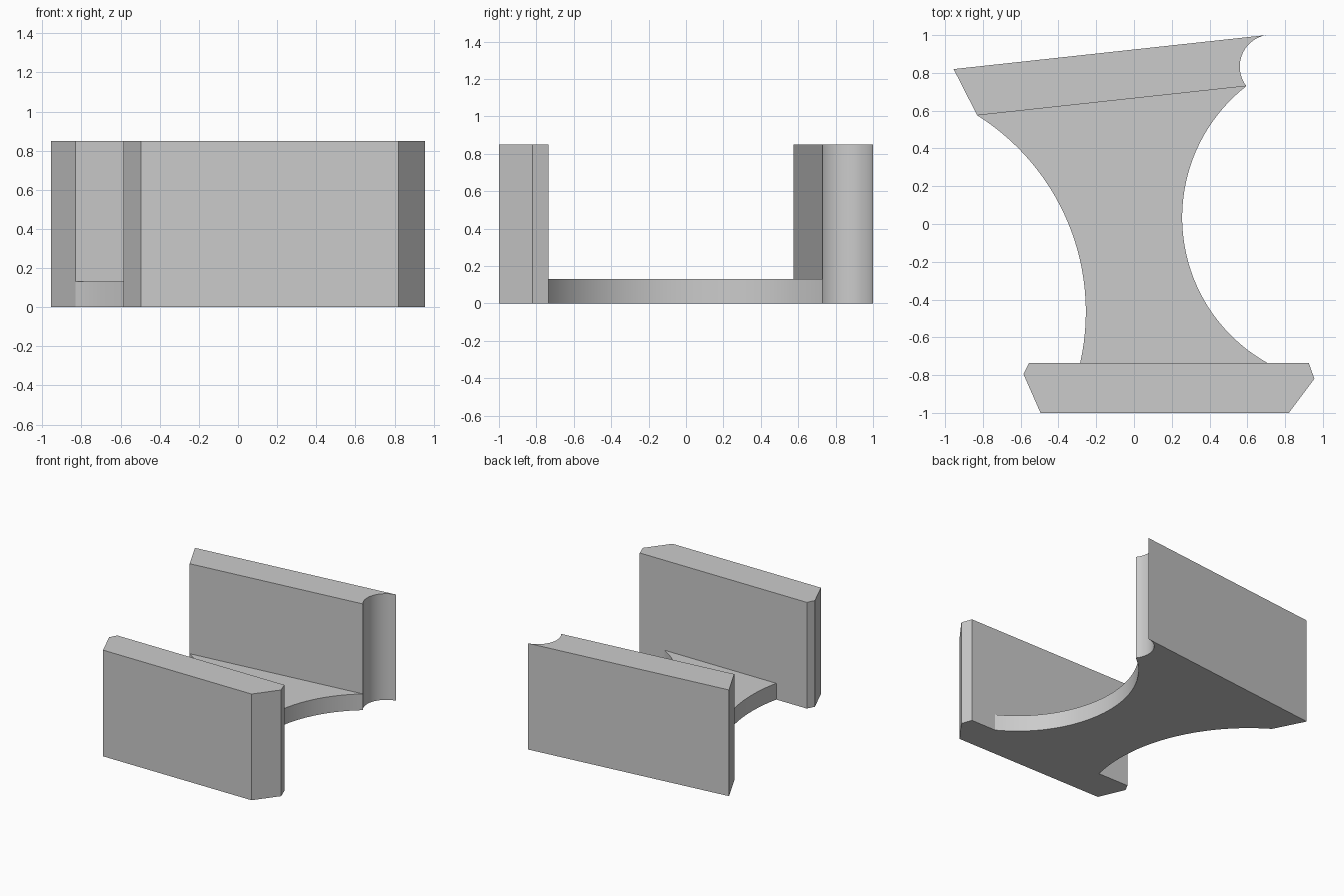
import bpy, bmesh, math
from mathutils import Vector

cube = bpy.data.objects.get("Cube")
if cube:
    bpy.data.objects.remove(cube, do_unlink=True)

grey = bpy.data.materials.new("plain grey")
grey.use_nodes = True
colour = (0.6, 0.6, 0.6, 1)
grey.diffuse_color = colour
grey.node_tree.nodes["Principled BSDF"].inputs["Base Color"].default_value = colour


def arc(start, mid, end, steps=40):
    """Points along the circle through three points, from start to end."""
    a, b, c = Vector(start), Vector(mid), Vector(end)
    u, v = b - a, c - a
    d = 2 * (u.x * v.y - u.y * v.x)
    uu, vv = u.length_squared, v.length_squared
    centre = a + Vector((v.y * uu - u.y * vv, u.x * vv - v.x * uu)) / d
    r = (a - centre).length
    t0 = math.atan2(*(a - centre).yx)
    t1 = math.atan2(*(c - centre).yx)
    sweep = (t1 - t0) % math.tau
    if d < 0:
        sweep -= math.tau
    inner = [t0 + sweep * i / steps for i in range(1, steps)]
    return [start] + [(centre.x + r * math.cos(t), centre.y + r * math.sin(t)) for t in inner] + [end]


def prism(name, outline, height):
    """Extrude a plan outline up from the ground."""
    bm = bmesh.new()
    base = bm.faces.new([bm.verts.new((x, y, 0)) for x, y in outline])
    top = bmesh.ops.extrude_face_region(bm, geom=[base])["geom"]
    verts = [g for g in top if isinstance(g, bmesh.types.BMVert)]
    bmesh.ops.translate(bm, verts=verts, vec=(0, 0, height))
    bmesh.ops.recalc_face_normals(bm, faces=bm.faces)
    mesh = bpy.data.meshes.new(name)
    bm.to_mesh(mesh)
    bm.free()
    mesh.materials.append(grey)
    ob = bpy.data.objects.new(name, mesh)
    bpy.context.collection.objects.link(ob)
    bpy.ops.object.select_all(action="DESELECT")
    ob.select_set(True)
    bpy.context.view_layer.objects.active = ob
    bpy.ops.object.shade_smooth_by_angle(angle=math.radians(20))
    return ob


WALL, FLOOR = 0.85, 0.13
back_left, back_right = (0.595, 0.73), (-0.83, 0.575)
front_left, front_right = (0.705, -0.735), (-0.285, -0.735)

# Front wall with chamfered ends
prism("front_wall", [(-0.495, -1), (0.82, -1), (0.955, -0.82), (0.925, -0.735),
                     (-0.555, -0.735), (-0.585, -0.795)], WALL)

# Slanted back wall with a hollow left end
prism("back_wall", [(-0.955, 0.82), back_right] +
      arc(back_left, (0.56, 0.83), (0.7, 1)), WALL)

# Waisted floor joining the walls
prism("floor_web", arc(front_left, (0.255, 0.03), back_left) +
      arc(back_right, (-0.255, -0.46), front_right), FLOOR)
